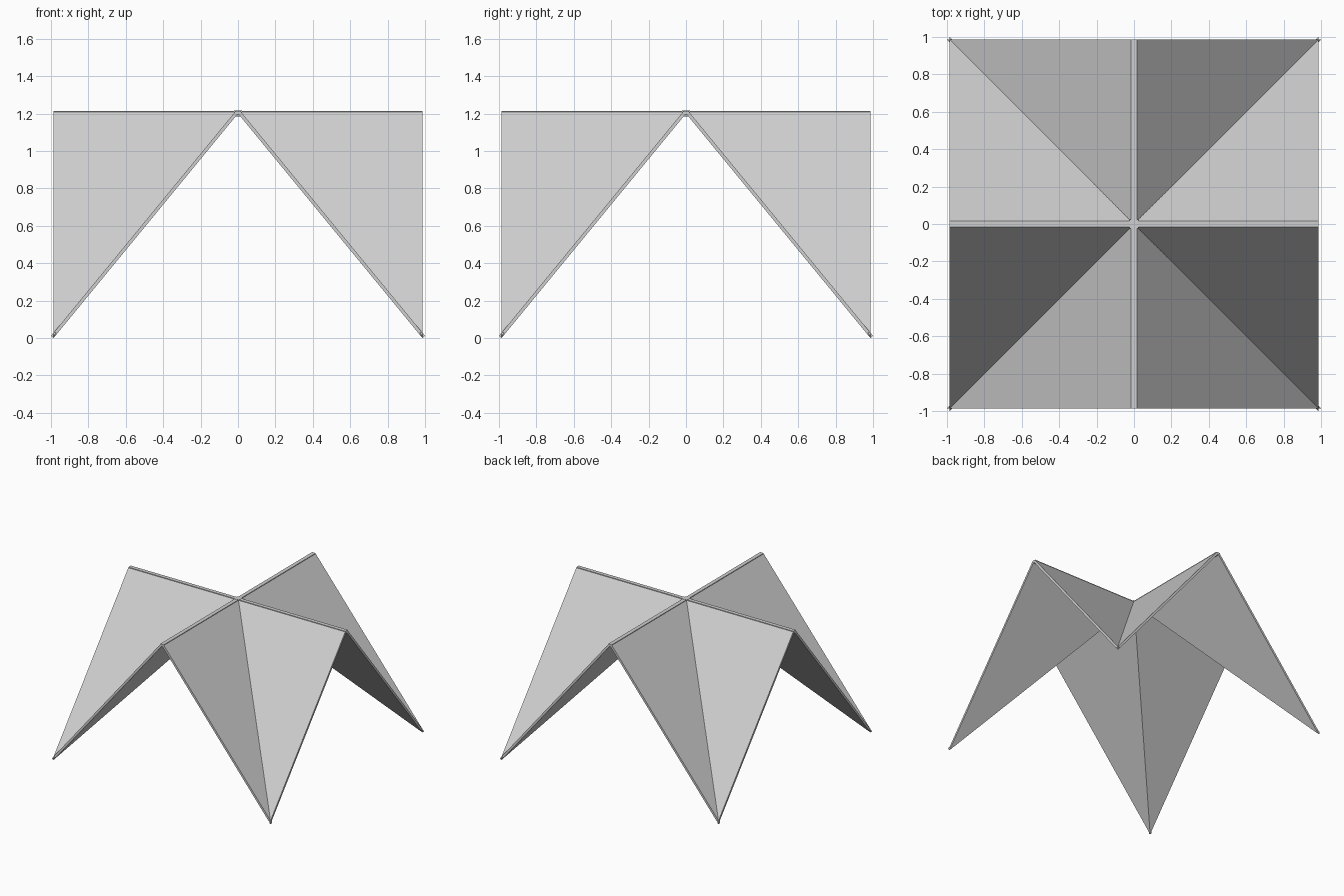
import bpy
import bmesh
from math import radians
from mathutils import Vector, Matrix

HALF = 0.986      # half width of the plan
RIDGE = 1.2       # height of the ridges
THICK = 0.018     # panel thickness

if "Cube" in bpy.data.objects:
    bpy.data.objects.remove(bpy.data.objects["Cube"])

grey = bpy.data.materials.new("light_grey")
grey.use_nodes = True
colour = (0.62, 0.62, 0.62, 1)
grey.diffuse_color = colour
grey.node_tree.nodes["Principled BSDF"].inputs["Base Color"].default_value = colour


def finish(name, bm):
    bmesh.ops.recalc_face_normals(bm, faces=bm.faces)
    mesh = bpy.data.meshes.new(name)
    bm.to_mesh(mesh)
    bm.free()
    mesh.materials.append(grey)
    obj = bpy.data.objects.new(name, mesh)
    bpy.context.collection.objects.link(obj)
    return obj


def box(name, size, centre):
    bm = bmesh.new()
    bmesh.ops.create_cube(bm, size=1, matrix=Matrix.Translation(centre) @ Matrix.Diagonal((*size, 1)))
    return finish(name, bm)


def panel(name, side, turn):
    """Triangular slab from the peak along one ridge and down to a corner."""
    bm = bmesh.new()
    spin = Matrix.Rotation(turn, 3, "Z")
    outline = [Vector((0, 0, RIDGE)),
               Vector((HALF, 0, RIDGE)),
               Vector((HALF, side * HALF, 0))]
    outward = Vector((0, side * RIDGE, HALF)).normalized() * THICK
    inner = [bm.verts.new(spin @ p) for p in outline]
    outer = [bm.verts.new(spin @ (p + outward)) for p in outline]
    bm.faces.new(inner)
    bm.faces.new(outer)
    for i in range(3):
        j = (i + 1) % 3
        bm.faces.new((inner[i], inner[j], outer[j], outer[i]))
    return finish(name, bm)


# Eight folded roof panels, two beside each ridge
for i, ridge in enumerate(("left", "back", "right", "front")):
    for side, label in ((1, "a"), (-1, "b")):
        panel(f"{ridge}_roof_panel_{label}", side, radians(90 * i))

# Ridge caps filling the grooves between panels
box("ridge_cap_across", (2 * HALF, 0.032, 0.02), (0, 0, RIDGE + 0.004))
box("ridge_cap_lengthwise", (0.032, 2 * HALF, 0.02), (0, 0, RIDGE + 0.004))

# Small hub where the ridges cross, narrower underneath
bm = bmesh.new()
bmesh.ops.create_cube(bm, size=1, matrix=Matrix.Translation((0, 0, RIDGE)) @ Matrix.Diagonal((0.046, 0.046, 0.032, 1)))
for v in bm.verts:
    if v.co.z < RIDGE:
        v.co.x *= 0.6
        v.co.y *= 0.6
finish("centre_hub", bm)
